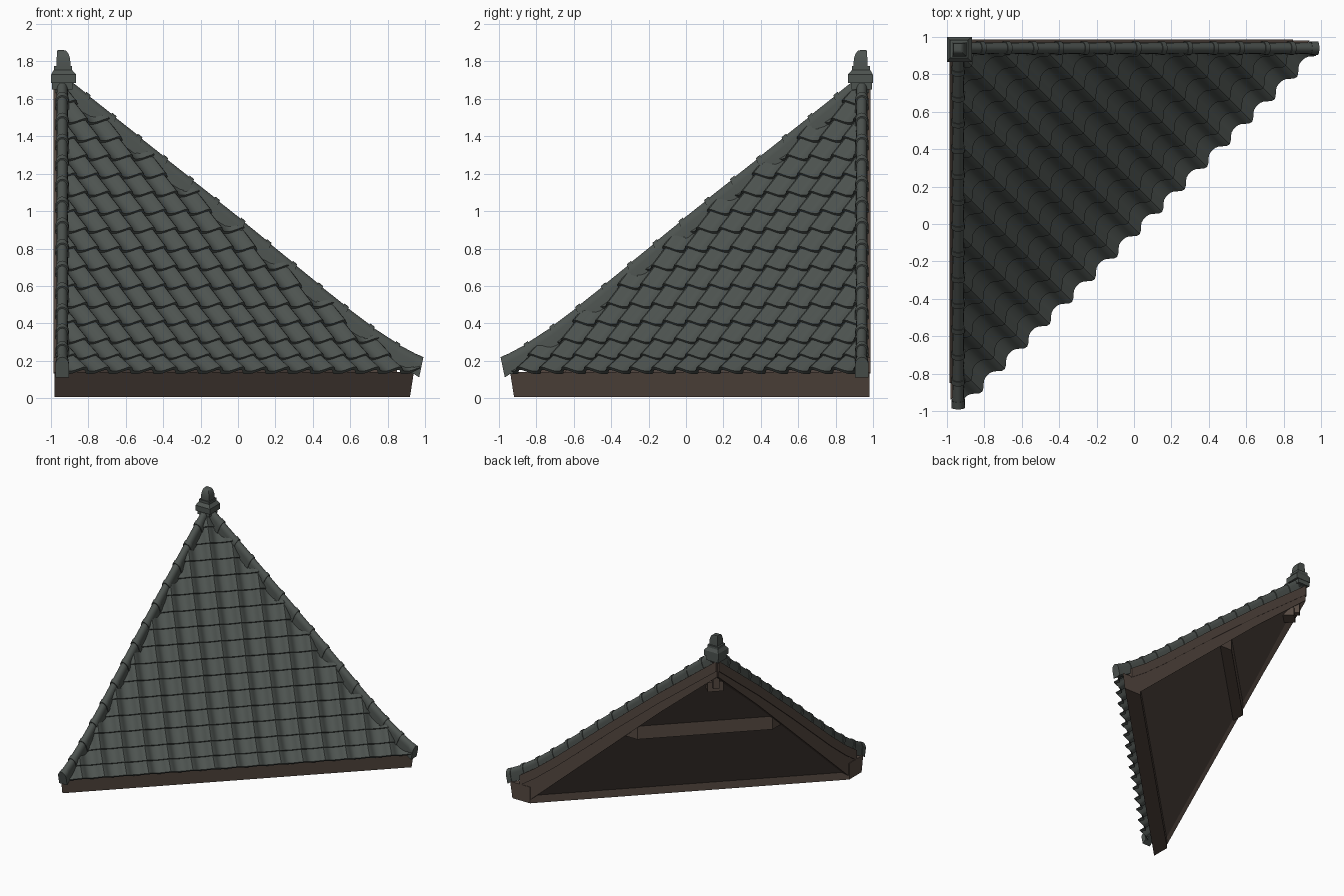
import bpy, bmesh, math
from mathutils import Vector

if "Cube" in bpy.data.objects:
    bpy.data.objects.remove(bpy.data.objects["Cube"])

R2 = math.sqrt(2)
C = 0.94                      # apex of the roof is at (-C, C)


def material(name, col):
    m = bpy.data.materials.new(name)
    m.diffuse_color = (*col, 1)
    m.use_nodes = True
    m.node_tree.nodes["Principled BSDF"].inputs["Base Color"].default_value = m.diffuse_color
    return m


TILE = material("slate_green_tile", (0.075, 0.087, 0.080))
WOOD = material("brown_wood", (0.092, 0.066, 0.053))
DARK = material("dark_underside_wood", (0.076, 0.056, 0.047))

# centre height of the hip ridge against distance from the apex
HIP = [(0, 1.685), (0.94, 0.922), (1.45, 0.495), (1.65, 0.34), (1.8, 0.24), (1.94, 0.165), (2.1, 0.09)]


def hip_z(t):
    for (a, za), (b, zb) in zip(HIP, HIP[1:]):
        if t <= b:
            return za + (zb - za) * (t - a) / (b - a)
    return HIP[-1][1]


def soffit_z(d):              # flat sloping underside
    return max(1.52 - 1.24 * d, 0.012)


def world(u, d, z):
    """u runs along the eave, d runs down the slope from the apex."""
    v = d - C * R2
    return Vector(((u + v) / R2, (u - v) / R2, z))


def hip_a(t, s, z):           # hip along x, s is outward offset
    return Vector((-C + t, C + s, z))


def hip_b(t, s, z):           # mirrored hip along y
    return Vector((-C - s, C - t, z))


def finish(bm, name, mat, smooth=None, clip=None, ends=None):
    planes = []
    if clip is not None:      # trim to the two vertical planes of the hips
        planes += [((-clip, 0, 0), (-1, 0, 0)), ((0, clip, 0), (0, 1, 0))]
    if ends is not None:      # trim the eave corners
        planes += [((ends, 0, 0), (1, 0, 0)), ((0, -ends, 0), (0, -1, 0))]
    for co, no in planes:
        cut = bmesh.ops.bisect_plane(bm, geom=bm.verts[:] + bm.edges[:] + bm.faces[:],
                                     plane_co=co, plane_no=no, clear_outer=True)
        edges = [e for e in cut["geom_cut"] if isinstance(e, bmesh.types.BMEdge)]
        if ends is None and edges:
            bmesh.ops.holes_fill(bm, edges=edges)
    bmesh.ops.recalc_face_normals(bm, faces=bm.faces[:])
    me = bpy.data.meshes.new(name)
    bm.to_mesh(me)
    bm.free()
    me.materials.append(mat)
    ob = bpy.data.objects.new(name, me)
    bpy.context.collection.objects.link(ob)
    if smooth:
        bpy.ops.object.select_all(action='DESELECT')
        ob.select_set(True)
        bpy.context.view_layer.objects.active = ob
        bpy.ops.object.shade_smooth_by_angle(angle=math.radians(smooth))
    return ob


def loft(bm, rings):
    """Closed cross-sections joined in order, capped at both ends."""
    vs = [[bm.verts.new(p) for p in r] for r in rings]
    n = len(vs[0])
    for a, b in zip(vs, vs[1:]):
        for i in range(n):
            bm.faces.new((a[i], a[(i + 1) % n], b[(i + 1) % n], b[i]))
    bm.faces.new(vs[0])
    bm.faces.new(vs[-1])


# --- rows of wavy tiles with narrow crests and wide troughs ---
ROWS, PITCH, AMP, EAVE, SUB = 16, 0.17, 0.050, 1.355, 10


def tile_point(u, d, lift):
    s = ((u + 0.02) / PITCH + 0.5) % 1 - 0.5
    wave = AMP * ((1 + math.cos(2 * math.pi * s)) / 2) ** 1.7 - 0.019
    z = hip_z(d * R2) - 0.016 - 0.016 * max(0, d - 1.1) / 0.25
    return world(u, d + 0.85 * wave + 0.7 * lift, z + 0.47 * wave + 0.7 * lift)


bm = bmesh.new()
for r in range(ROWS):
    d0, d1 = EAVE * r / ROWS, EAVE * (r + 1) / ROWS
    half = int((d1 + 0.1) / PITCH * SUB) + 1
    strips = []
    for d, lift in ((max(d0 - 0.01, 0.01), -0.006), (d1, 0.012), (d1, -0.012)):
        strips.append([bm.verts.new(tile_point(i * PITCH / SUB, d, lift)) for i in range(-half, half + 1)])
    for a, b in zip(strips, strips[1:]):
        for i in range(2 * half):
            bm.faces.new((a[i], a[i + 1], b[i + 1], b[i]))
finish(bm, "roof_tiles", TILE, 40, clip=0.945, ends=0.972)


# --- hip ridge caps: arched tiles with collars and an end tile ---
def arch(place, t, r, drop, lean=0.5):
    pts = []
    for i in range(9):
        a = math.pi * i / 8
        pts.append((r * math.cos(a), r * math.sin(a)))
    pts = [(r, -drop)] + pts + [(-r, -drop)]
    return [place(t + y * lean, s, hip_z(t) + y * 1.2) for s, y in pts]


STEP = 0.138
for tag, place in (("back", hip_a), ("left", hip_b)):
    bm = bmesh.new()
    t = -0.015
    while t < 1.88:
        e = min(t + STEP, 1.9)
        loft(bm, [arch(place, t, 0.029, 0.05), arch(place, e, 0.031, 0.05)])
        if e < 1.89:
            loft(bm, [arch(place, e - 0.012, 0.036, 0.045), arch(place, e + 0.012, 0.036, 0.045)])
        t = e
    loft(bm, [arch(place, 1.885, 0.035, 0.05, 0.25), arch(place, 1.922, 0.037, 0.053, 0.25)])
    finish(bm, tag + "_ridge_caps", TILE, 40)

    # --- hip rafter under the ridge, with an inset board down to the underside ---
    bm = bmesh.new()
    outer, inner = [], []
    for t in (-0.03, 0.5, 0.94, 1.45, 1.65, 1.72, 1.79):
        z = hip_z(max(t, 0))
        low = min(soffit_z(max(t, 0) / R2), z - 0.13)
        for rings, s, z0, z1 in ((outer, 0.047, z - 0.115, z - 0.03), (inner, 0.038, low, z - 0.1)):
            rings.append([place(t, -0.02, z0), place(t, s, z0), place(t, s, z1), place(t, -0.02, z1)])
    loft(bm, outer)
    loft(bm, inner)
    finish(bm, tag + "_hip_rafter", WOOD)

# --- underside boarding ---
bm = bmesh.new()
loft(bm, [[world(u, d, soffit_z(d) + h) for u, h in ((-1.6, 0), (1.6, 0), (1.6, 0.03), (-1.6, 0.03))]
          for d in (0.0, 1.19)])
finish(bm, "underside_boards", DARK, clip=0.965)


# --- beams running along the eave direction ---
def beam(name, section, half, clip):
    b = bmesh.new()
    loft(b, [[world(u, d, z) for d, z in section] for u in (-half, half)])
    finish(b, name, WOOD, clip=clip)


beam("eave_fascia", [(1.17, 0.005), (1.285, 0.005), (1.30, 0.14), (1.17, 0.14)], 1.6, 0.982)
beam("purlin", [(0.50, 0.79), (0.585, 0.79), (0.585, 0.88), (0.50, 0.91)], 1.0, 0.955)
beam("apex_block", [(0.04, 1.36), (0.13, 1.36), (0.13, 1.44), (0.04, 1.44)], 0.06, 1.0)
beam("apex_post", [(0.0, 1.40), (0.05, 1.40), (0.05, 1.54), (0.0, 1.54)], 0.025, 1.0)


# --- square apex cap and curved finial, kept flush at the back corner ---
def square(back, front, z):
    a, b = -back, -front
    return [Vector(p) for p in ((a, -a, z), (b, -a, z), (b, -b, z), (a, -b, z))]


bm = bmesh.new()
loft(bm, [square(0.995, 0.885, 1.65), square(0.995, 0.885, 1.69)])
loft(bm, [square(0.999, 0.865, 1.685), square(0.999, 0.865, 1.73)])
loft(bm, [square(0.999, 0.865, 1.73), square(0.985, 0.888, 1.755), square(0.985, 0.888, 1.775)])
finish(bm, "apex_cap", TILE)

bm = bmesh.new()
rings = [square(0.971, 0.896, 1.765)]
for i in range(7):
    a = math.pi / 2 * i / 6
    rings.append(square(0.971 - 0.006 * (i / 6), 0.930 - 0.034 * math.cos(a), 1.79 + 0.07 * math.sin(a)))
loft(bm, rings)
finish(bm, "finial", TILE, 35)
